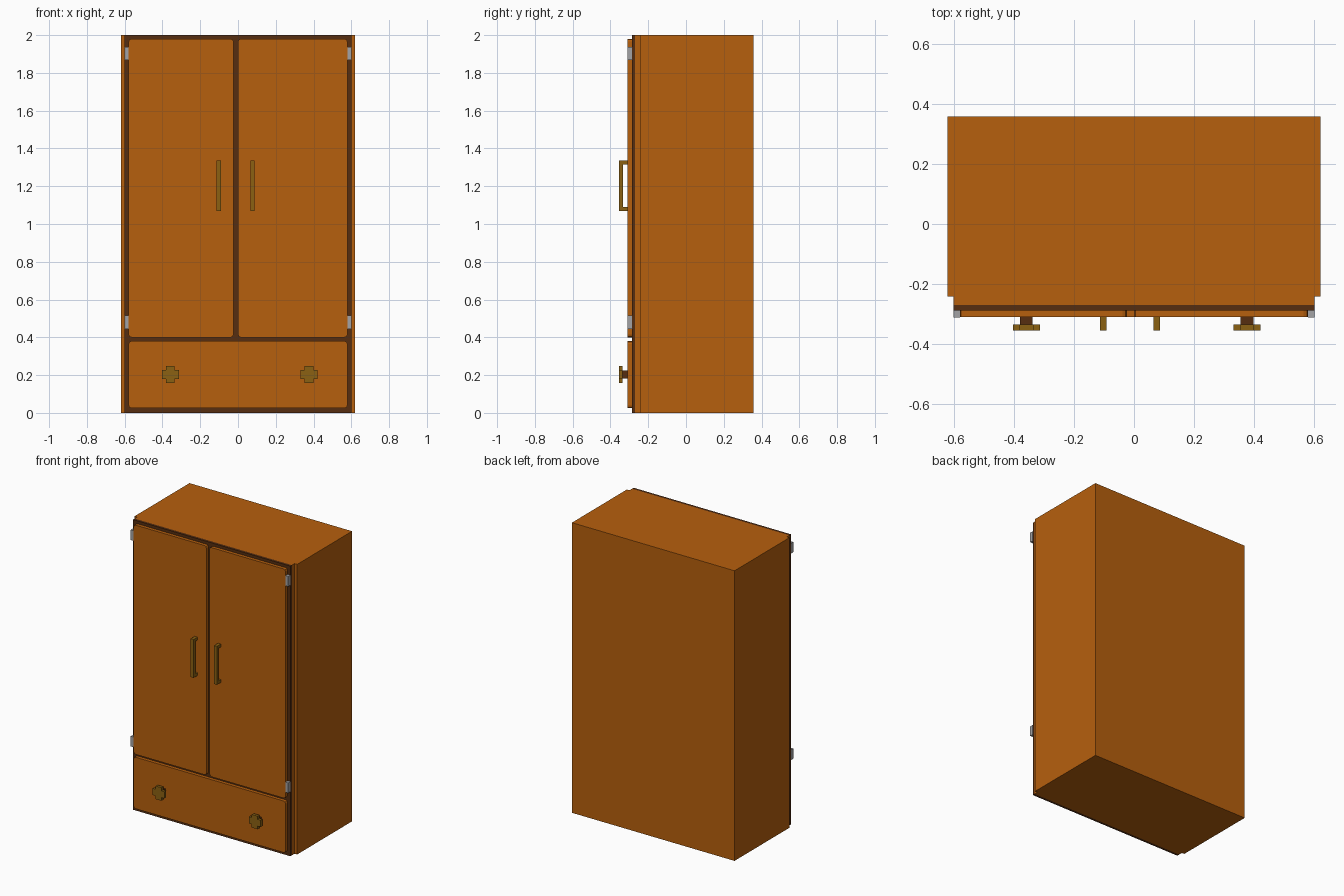
import bpy, bmesh

if "Cube" in bpy.data.objects:
    bpy.data.objects.remove(bpy.data.objects["Cube"])


def material(name, rgb):
    m = bpy.data.materials.new(name)
    m.diffuse_color = (*rgb, 1)
    m.use_nodes = True
    m.node_tree.nodes["Principled BSDF"].inputs["Base Color"].default_value = m.diffuse_color
    return m


WOOD = material("orange wood", (0.47, 0.115, 0.004))
DARK = material("dark wood", (0.092, 0.026, 0.005))
BRASS = material("brass", (0.26, 0.12, 0.006))
STEEL = material("steel", (0.37, 0.37, 0.38))


def add(name, boxes, mat, corner=0.0):
    """Object made of boxes (x0, x1, y0, y1, z0, z1); corner cuts the edges along y."""
    bm = bmesh.new()
    for x0, x1, y0, y1, z0, z1 in boxes:
        verts = bmesh.ops.create_cube(bm, size=1)["verts"]
        for v in verts:
            v.co = (x1 if v.co.x > 0 else x0,
                    y1 if v.co.y > 0 else y0,
                    z1 if v.co.z > 0 else z0)
    if corner:
        edges = [e for e in bm.edges if abs(e.verts[0].co.y - e.verts[1].co.y) > 1e-4]
        bmesh.ops.bevel(bm, geom=edges, offset=corner, segments=2,
                        profile=0.5, affect='EDGES')
    bmesh.ops.recalc_face_normals(bm, faces=bm.faces)
    me = bpy.data.meshes.new(name)
    bm.to_mesh(me)
    bm.free()
    me.materials.append(mat)
    ob = bpy.data.objects.new(name, me)
    bpy.context.collection.objects.link(ob)
    return ob


# Carcass with the narrower front rim and dark face frame
add("cabinet_body", [(-0.62, 0.62, -0.241, 0.357, 0, 2)], WOOD)
add("front_rim", [(-0.60, 0.60, -0.269, -0.241, 0, 2)], WOOD)
add("face_frame", [(-0.60, 0.60, -0.287, -0.269, 0, 2)], DARK)

# Doors and drawer
FRONT, BACK = -0.31, -0.287
add("left_door", [(-0.579, -0.024, FRONT, BACK, 0.40, 1.98)], WOOD, 0.015)
add("right_door", [(0.0, 0.579, FRONT, BACK, 0.40, 1.98)], WOOD, 0.015)
add("drawer_front", [(-0.579, 0.579, FRONT, BACK, 0.025, 0.38)], WOOD, 0.015)

# Hinges
for side, x in (("left", -0.59), ("right", 0.59)):
    for level, z in (("lower", 0.48), ("upper", 1.903)):
        add(f"{side}_{level}_hinge",
            [(x - 0.011, x + 0.011, -0.311, BACK, z - 0.035, z + 0.035)], STEEL)

# Door handles: a bar on two posts
for side, x in (("left", -0.102), ("right", 0.076)):
    a, b = x - 0.011, x + 0.011
    add(f"{side}_door_handle", [(a, b, -0.354, -0.334, 1.07, 1.335),
                                (a, b, -0.334, FRONT, 1.07, 1.09),
                                (a, b, -0.334, FRONT, 1.315, 1.335)], BRASS)

# Drawer knobs: dark stem with a stepped cross plate
for side, x in (("left", -0.358), ("right", 0.376)):
    z = 0.203
    add(f"{side}_knob_stem",
        [(x - 0.021, x + 0.021, -0.335, FRONT, z - 0.021, z + 0.021)], DARK)
    y0, y1, r, w = -0.355, -0.335, 0.045, 0.023
    add(f"{side}_knob", [(x - w, x + w, y0, y1, z - r, z + r),
                         (x - r, x - w, y0, y1, z - w, z + w),
                         (x + w, x + r, y0, y1, z - w, z + w)], BRASS)
